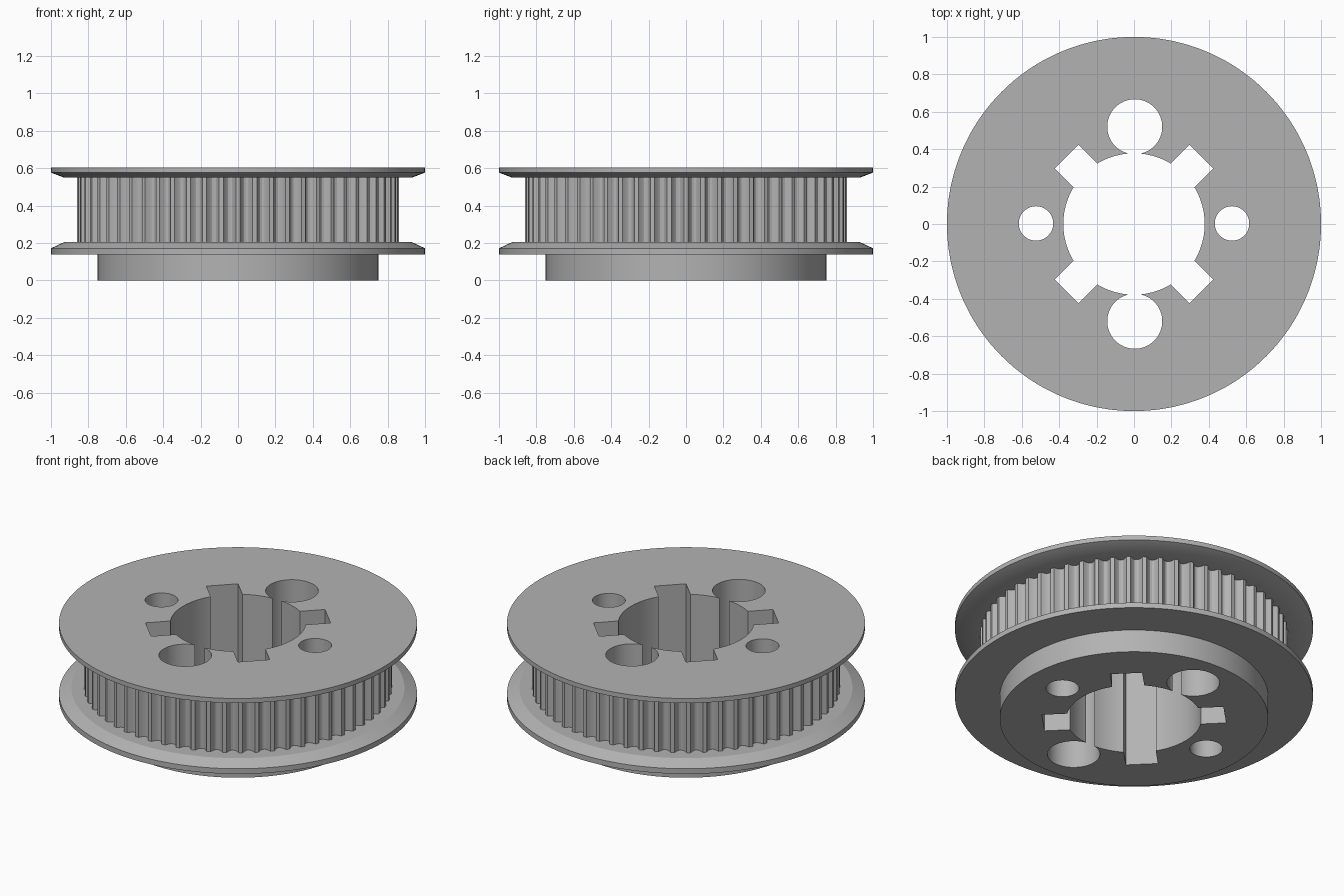
import bpy, bmesh
from math import cos, sin, pi, radians

if "Cube" in bpy.data.objects:
    bpy.data.objects.remove(bpy.data.objects["Cube"], do_unlink=True)

TEETH = 60
STEPS = 8                     # points around each tooth
SEGMENTS = TEETH * STEPS
TIP, DEPTH = 0.86, 0.035
HEIGHT = 0.605

grey = bpy.data.materials.new("machined grey")
grey.use_nodes = True
colour = (0.45, 0.45, 0.45, 1)
grey.diffuse_color = colour
grey.node_tree.nodes["Principled BSDF"].inputs["Base Color"].default_value = colour


def tooth_radius(i):
    """Flat tooth tip for part of the pitch, round groove for the rest."""
    u = (i % STEPS) / STEPS
    groove = max(0, 1 - ((u - 0.5) / 0.32) ** 2) ** 0.5
    return TIP - DEPTH * groove


def lathe(name, profile):
    """Closed turned body; a radius of None means the toothed outline."""
    bm = bmesh.new()
    rings = []
    for r, z in profile:
        ring = []
        for i in range(SEGMENTS):
            a = 2 * pi * i / SEGMENTS
            rad = tooth_radius(i) if r is None else r
            ring.append(bm.verts.new((rad * cos(a), rad * sin(a), z)))
        rings.append(ring)
    for low, high in zip(rings, rings[1:]):
        for i in range(SEGMENTS):
            j = (i + 1) % SEGMENTS
            bm.faces.new((low[i], low[j], high[j], high[i]))
    bm.faces.new(rings[0][::-1])
    bm.faces.new(rings[-1])
    mesh = bpy.data.meshes.new(name)
    bm.to_mesh(mesh)
    bm.free()
    mesh.materials.append(grey)
    obj = bpy.data.objects.new(name, mesh)
    bpy.context.collection.objects.link(obj)
    return obj


def cut(obj, cutter):
    """Subtract the cutter from the body and discard it."""
    cutter.hide_render = True
    cutter.data.materials.append(grey)
    mod = obj.modifiers.new("cut", "BOOLEAN")
    mod.operation = "DIFFERENCE"
    mod.solver = "EXACT"
    mod.object = cutter
    bpy.context.view_layer.objects.active = obj
    bpy.ops.object.modifier_apply(modifier=mod.name)
    bpy.data.objects.remove(cutter, do_unlink=True)


def round_hole(obj, x, y, radius):
    bpy.ops.mesh.primitive_cylinder_add(vertices=72, radius=radius, depth=2, location=(x, y, 0.3))
    cut(obj, bpy.context.object)


# Hub, lower flange, toothed rim and upper flange turned as one body
pulley = lathe("pulley_body", [
    (0.75, 0), (0.75, 0.14),
    (1, 0.14), (1, 0.172), (0.93, 0.205),
    (None, 0.205), (None, 0.55),
    (0.93, 0.55), (1, 0.577), (1, HEIGHT),
])

# Central bore and the four diagonal key slots
round_hole(pulley, 0, 0, 0.378)
for angle in (45, 135):
    bpy.ops.mesh.primitive_cube_add(size=1, location=(0, 0, 0.3), rotation=(0, 0, radians(angle)))
    slot = bpy.context.object
    slot.scale = (1.018, 0.18, 2)
    bpy.context.view_layer.update()
    cut(pulley, slot)

# Large holes breaking into the bore, small bolt holes at the sides
for side in (-1, 1):
    round_hole(pulley, 0.004, side * 0.52, 0.147)
    round_hole(pulley, side * 0.524, 0.003, 0.092)

bpy.ops.object.select_all(action="DESELECT")
pulley.select_set(True)
bpy.context.view_layer.objects.active = pulley
bpy.ops.object.shade_smooth_by_angle(angle=radians(25))
